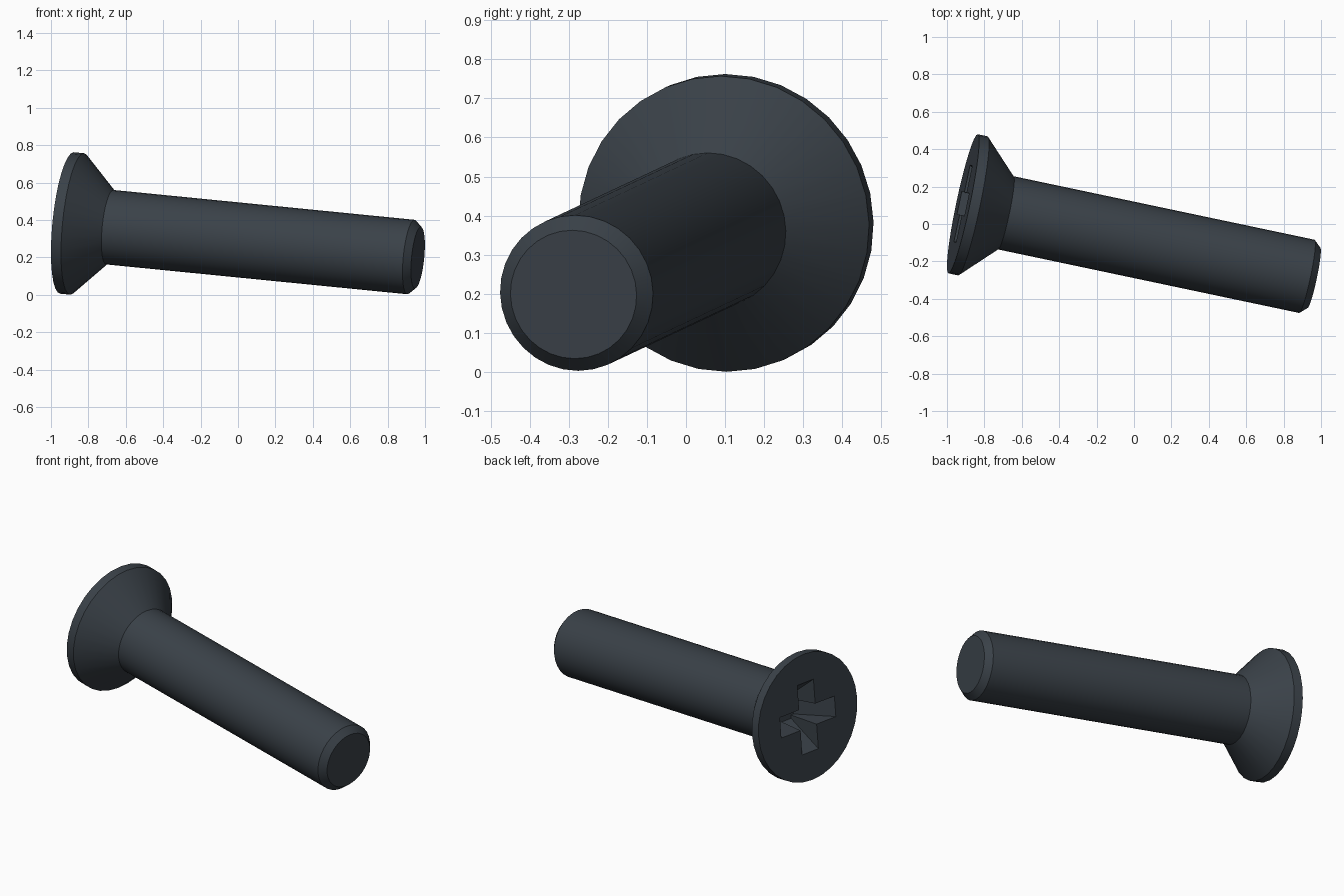
import bpy, bmesh, math
from mathutils import Matrix, Vector

cube = bpy.data.objects.get("Cube")
if cube:
    bpy.data.objects.remove(cube, do_unlink=True)

# One dark blue-grey colour
steel = bpy.data.materials.new("dark_steel")
steel.use_nodes = True
colour = (0.042, 0.053, 0.065, 1)
steel.diffuse_color = colour
steel.node_tree.nodes["Principled BSDF"].inputs["Base Color"].default_value = colour

# Screw frame: local z runs from the head to the tip
axis = Vector((1, -0.211, -0.099)).normalized()
side = Vector((0, 0, 1)).cross(axis).normalized()
up = axis.cross(side)
frame = Matrix((side, up, axis)).transposed().to_4x4()
frame.translation = (-0.914, 0.108, 0.384)


def make_object(name, bm):
    bmesh.ops.recalc_face_normals(bm, faces=bm.faces)
    mesh = bpy.data.meshes.new(name)
    bm.to_mesh(mesh)
    bm.free()
    mesh.materials.append(steel)
    ob = bpy.data.objects.new(name, mesh)
    bpy.context.collection.objects.link(ob)
    return ob


def lathe(name, profile, sides):
    """Revolve (radius, z) points around z and cap both ends."""
    bm = bmesh.new()
    rings = []
    for r, z in profile:
        turn = [2 * math.pi * i / sides for i in range(sides)]
        rings.append([bm.verts.new((r * math.cos(a), r * math.sin(a), z)) for a in turn])
    for low, high in zip(rings, rings[1:]):
        for i in range(sides):
            j = (i + 1) % sides
            bm.faces.new((low[i], low[j], high[j], high[i]))
    bm.faces.new(rings[0])
    bm.faces.new(rings[-1])
    return make_object(name, bm)


def wedge(name, top, bottom, depth, angle):
    """Box tapering from half-sizes top to half-sizes bottom."""
    bm = bmesh.new()
    bmesh.ops.create_cube(bm, size=2)
    over = 0.2  # start above the face, on the same slopes
    for v in bm.verts:
        t = 1 if v.co.z > 0 else -over
        v.co.x *= top[0] + (bottom[0] - top[0]) * t
        v.co.y *= top[1] + (bottom[1] - top[1]) * t
        v.co.z = depth * t
    bm.transform(Matrix.Rotation(angle, 4, "Z"))
    return make_object(name, bm)


# Countersunk head, shank and chamfered tip in one turned body
screw = lathe("countersunk_screw", [
    (0.38, 0), (0.38, 0.055), (0.2, 0.235), (0.2, 1.888), (0.165, 1.926)], 32)
bpy.context.view_layer.objects.active = screw
screw.select_set(True)

# Cross-shaped driver recess
for angle in (0, math.pi / 2):
    cutter = wedge("recess_cutter", (0.21, 0.062), (0.07, 0.05), 0.2, angle)
    cutter.hide_render = True
    cut = screw.modifiers.new("recess", "BOOLEAN")
    cut.operation = "DIFFERENCE"
    cut.solver = "EXACT"
    cut.object = cutter
    bpy.ops.object.modifier_apply(modifier=cut.name)
    bpy.data.objects.remove(cutter, do_unlink=True)

# Place the screw lying on the rim of its head and its tip
screw.data.transform(frame)
bpy.ops.object.shade_smooth_by_angle(angle=math.radians(30))
